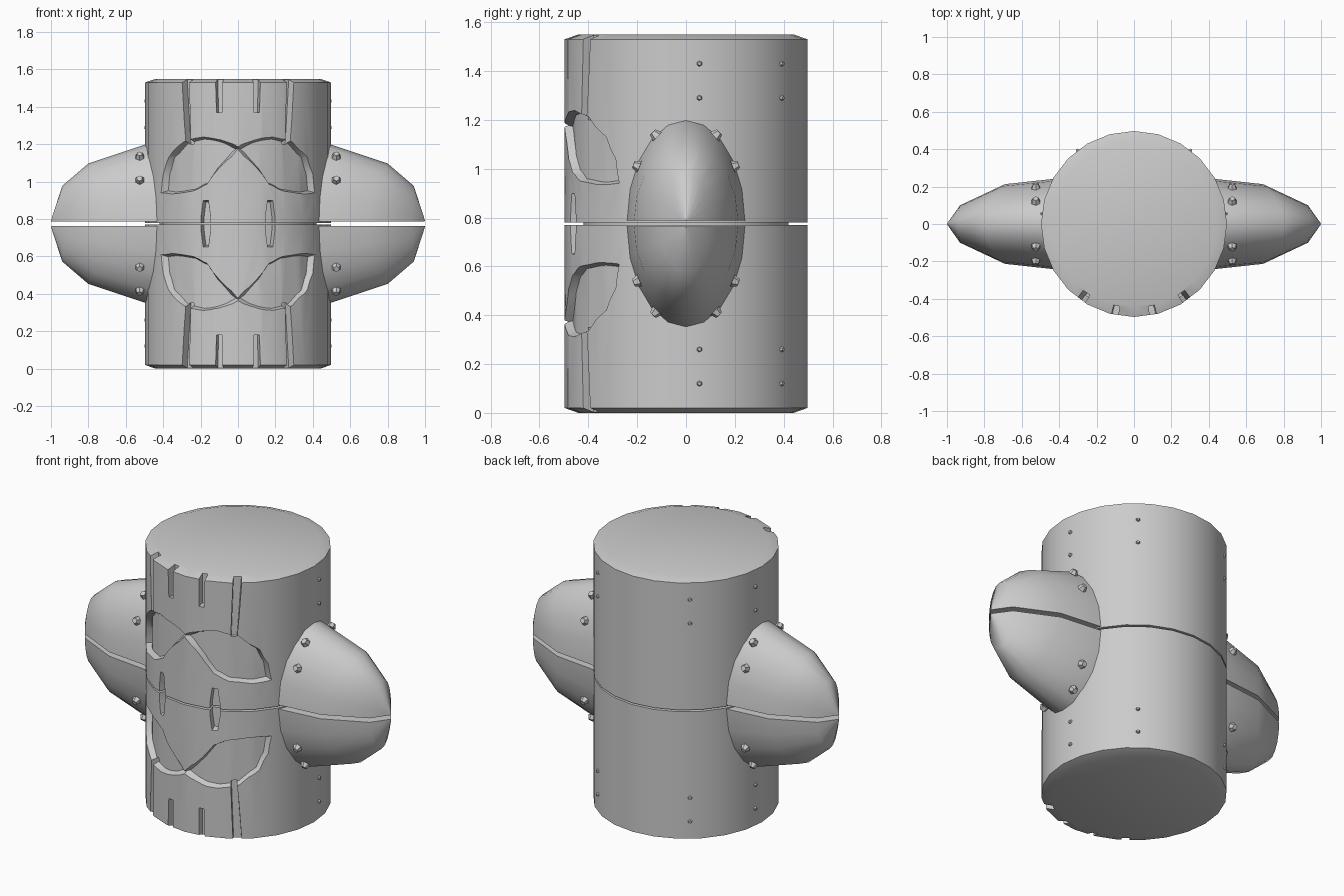
import bpy
import bmesh
import math
from mathutils import Vector

cube = bpy.data.objects.get("Cube")
if cube:
    bpy.data.objects.remove(cube)

MID = 0.775      # height of the mirror plane
R = 0.497        # body radius
FLOOR = 0.465    # radius of the carved eye floors
GAP = 0.005      # half of the seam between the two halves
SIDES = 24

metal = bpy.data.materials.new("grey_metal")
metal.use_nodes = True
GREY = (0.6, 0.6, 0.6, 1)
metal.diffuse_color = GREY
metal.node_tree.nodes["Principled BSDF"].inputs["Base Color"].default_value = GREY


def make(name, bm):
    bmesh.ops.recalc_face_normals(bm, faces=bm.faces)
    mesh = bpy.data.meshes.new(name)
    bm.to_mesh(mesh)
    bm.free()
    mesh.materials.append(metal)
    ob = bpy.data.objects.new(name, mesh)
    ob.location.z = MID
    bpy.context.collection.objects.link(ob)
    return ob


def activate(ob):
    bpy.ops.object.select_all(action="DESELECT")
    ob.select_set(True)
    bpy.context.view_layer.objects.active = ob


def finish(ob, axes, angle=30):
    """Smooth the part and mirror it across the given axes."""
    activate(ob)
    bpy.ops.object.shade_smooth_by_angle(angle=math.radians(angle))
    mod = ob.modifiers.new("mirror", "MIRROR")
    mod.use_axis = axes
    mod.use_mirror_merge = False


def subtract(ob, cutter):
    mod = ob.modifiers.new("cut", "BOOLEAN")
    mod.operation = "DIFFERENCE"
    mod.solver = "EXACT"
    mod.object = cutter
    activate(ob)
    bpy.ops.object.modifier_apply(modifier=mod.name)


def loft(bm, rings):
    """Skin closed rings of points and cap both ends."""
    loops = [[bm.verts.new(p) for p in ring] for ring in rings]
    n = len(loops[0])
    for a, b in zip(loops, loops[1:]):
        for i in range(n):
            j = (i + 1) % n
            bm.faces.new((a[i], a[j], b[j], b[i]))
    caps = [bm.faces.new(loops[0][::-1]), bm.faces.new(loops[-1])]
    return caps


def turned(name, profile):
    """Cylinder-like solid from (radius, height) pairs."""
    bm = bmesh.new()
    turns = [math.tau * i / SIDES for i in range(SIDES)]
    loft(bm, [[(r * math.cos(t), r * math.sin(t), z) for t in turns] for r, z in profile])
    return make(name, bm)


def carve(body, outline, side, depth, draft=0.0, floor=None):
    """Cut an outline, given as seen from the front, radially into the body."""
    pts = [(math.asin(side * x / R), z - MID) for x, z in outline]
    ca = sum(p[0] for p in pts) / len(pts)
    cz = sum(p[1] for p in pts) / len(pts)
    rings = []
    for r in (0.6, depth):
        s = 1 + draft * (r - R)
        ring = []
        for a, z in pts:
            a2, z2 = ca + (a - ca) * s, cz + (z - cz) * s
            ring.append((r * math.sin(a2), -r * math.cos(a2), z2))
        rings.append(ring)
    bm = bmesh.new()
    bmesh.ops.triangulate(bm, faces=loft(bm, rings))
    cutter = make("cutter", bm)
    if floor:
        subtract(cutter, floor)
    subtract(body, cutter)
    bpy.data.objects.remove(cutter)


# Body half with chamfered end
body = turned("body", [(R, GAP), (R, 0.755), (0.44, 0.775)])
floor = turned("floor_cutter", [(FLOOR, -1), (FLOOR, 1)])

EYE = [(0.0, 1.18), (0.1, 1.225), (0.19, 1.24), (0.29, 1.215), (0.37, 1.13), (0.4, 1.04),
       (0.41, 0.94), (0.33, 0.935), (0.24, 0.95), (0.17, 0.985), (0.07, 1.11)]
LONG_SLIT = [(0.265, 1.6), (0.305, 1.6), (0.28, 1.2), (0.252, 1.2)]
SHORT_SLIT = [(0.085, 1.6), (0.122, 1.6), (0.115, 1.37), (0.085, 1.37)]
NOSTRIL = [(0.148, 0.7), (0.148, 0.81), (0.16, 0.9), (0.188, 0.9), (0.2, 0.81), (0.2, 0.7)]

for side in (1, -1):
    carve(body, LONG_SLIT, side, 0.447)
    carve(body, SHORT_SLIT, side, 0.447)
    carve(body, NOSTRIL, side, 0.455, 2)
    carve(body, EYE, side, 0.43, 2.3, floor)
bpy.data.objects.remove(floor)
finish(body, (False, False, True))

# Recessed core joining the two halves
core = turned("seam_core", [(0.42, -0.03), (0.42, 0.03)])
finish(core, (False, False, False))

# Side fins: a quarter-shell lofted between a flat and an upright profile
FLAT = [(0.4, 0.245), (0.47, 0.237), (0.69, 0.213), (0.93, 0.1), (0.998, 0.004)]
UPRIGHT = [(0.4, 0.425), (0.5, 0.41), (0.8, 0.31), (0.94, 0.19), (1.0, 0.004)]
STEPS = 10
rings = []
for (xf, w), (xu, h) in zip(FLAT, UPRIGHT):
    ring = []
    for i in range(STEPS + 1):
        t = math.pi * i / STEPS
        k = math.sin(t) ** 2
        ring.append((xf + (xu - xf) * k, w * math.cos(t), 0.012 + h * math.sin(t)))
    rings.append(ring)
bm = bmesh.new()
loft(bm, rings)
finish(make("fin", bm), (True, False, True), 40)


def rivet(bm, pos, normal, radius, height):
    """Hexagonal stud standing on a surface."""
    turn = Vector(normal).to_track_quat("Z", "Y").to_matrix().to_4x4()
    turn.translation = Vector(pos) + Vector(normal).normalized() * height * 0.3
    bmesh.ops.create_cone(bm, cap_ends=True, segments=6, radius1=radius,
                          radius2=radius * 0.6, depth=height, matrix=turn)


# Large rivets on the fins
bm = bmesh.new()
for z in (0.36, 0.235):
    y = 0.234 * math.sqrt(1 - ((z - 0.012) / 0.407) ** 2)
    for s in (1, -1):
        rivet(bm, (0.525, s * y, z), (0.1, s * y / 0.055, z / 0.166), 0.026, 0.026)
finish(make("fin_rivets", bm), (True, False, True))

# Small rivets on the body sides and back
bm = bmesh.new()
for angle in (6.4, 52.5):
    a = math.radians(angle)
    for z in (1.43, 1.29):
        d = Vector((math.cos(a), math.sin(a), 0))
        rivet(bm, d * 0.494 + Vector((0, 0, z - MID)), d, 0.012, 0.012)
finish(make("body_rivets", bm), (True, False, True))
